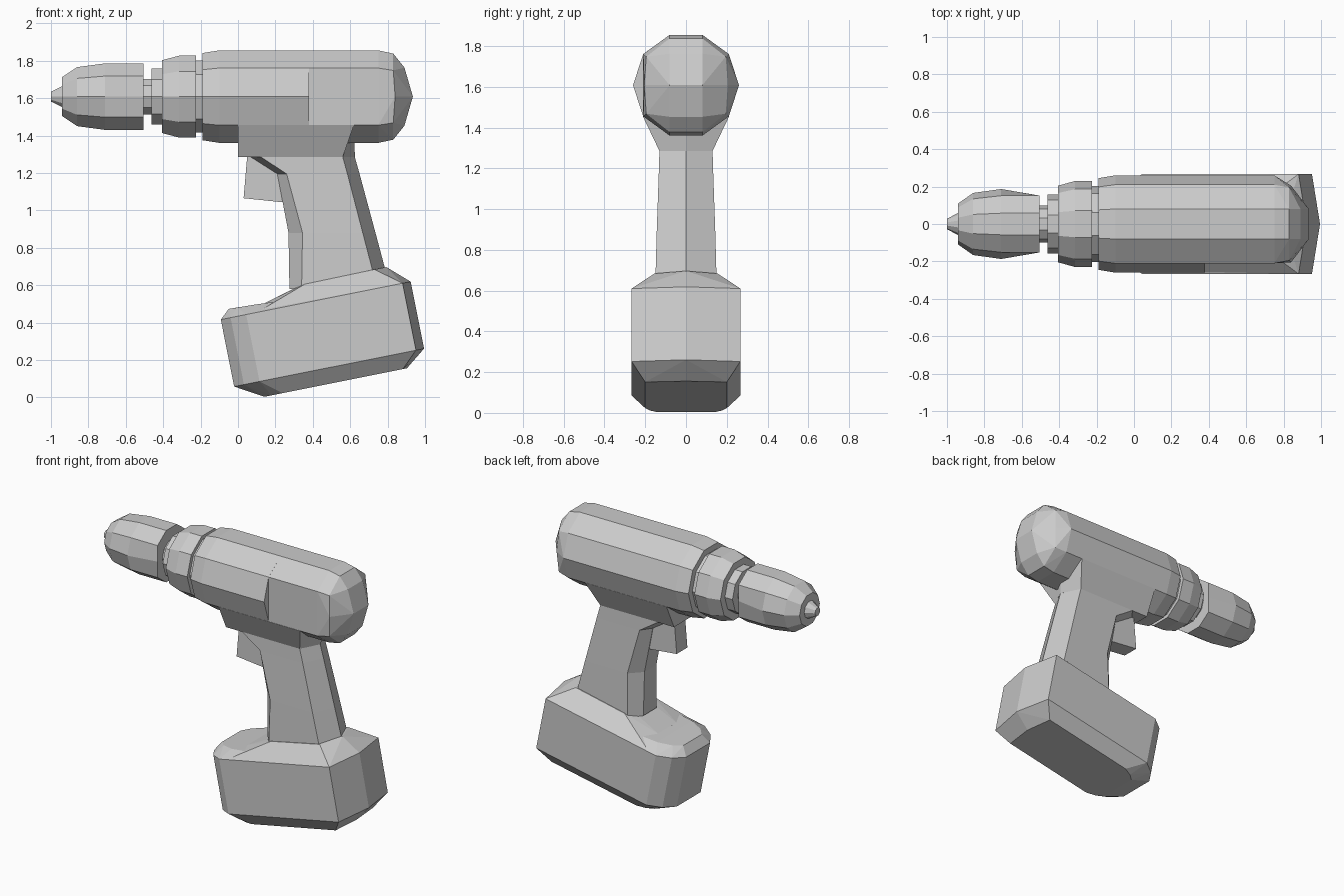
import bpy, bmesh, math
from mathutils import Vector

if "Cube" in bpy.data.objects:
    bpy.data.objects.remove(bpy.data.objects["Cube"])

AXIS = 1.608   # height of the barrel axis


def finish(bm, name):
    bmesh.ops.remove_doubles(bm, verts=bm.verts, dist=0.0005)
    bmesh.ops.recalc_face_normals(bm, faces=bm.faces)
    me = bpy.data.meshes.new(name)
    bm.to_mesh(me)
    bm.free()
    ob = bpy.data.objects.new(name, me)
    bpy.context.collection.objects.link(ob)
    return ob


def loft(name, rings):
    """Skin a list of equal-length point rings and cap both ends."""
    bm = bmesh.new()
    loops = [[bm.verts.new(p) for p in r] for r in rings]
    n = len(loops[0])
    for a, b in zip(loops, loops[1:]):
        for i in range(n):
            j = (i + 1) % n
            bm.faces.new((a[i], a[j], b[j], b[i]))
    bm.faces.new(loops[0])
    bm.faces.new(loops[-1])
    return finish(bm, name)


def hull(name, pts):
    bm = bmesh.new()
    for p in pts:
        bm.verts.new(p)
    bmesh.ops.remove_doubles(bm, verts=bm.verts, dist=0.0005)
    res = bmesh.ops.convex_hull(bm, input=bm.verts)
    junk = [g for g in res["geom_interior"] if isinstance(g, bmesh.types.BMVert)]
    bmesh.ops.delete(bm, geom=junk, context='VERTS')
    return finish(bm, name)


def ring(x, r, lo=-1, hi=1):
    """Ten-sided ring around the barrel axis, optionally flattened at the sides."""
    out = []
    for i in range(10):
        a = math.tau * i / 10
        out.append((x, min(hi, max(lo, r * math.cos(a))), AXIS + r * math.sin(a)))
    return out


def mirror_y(pts):
    return [(x, s * y, z) for x, y, z in pts for s in (1, -1)]


# Motor housing: front half, then rear half with one flattened side and a domed end
loft("housing_front", [ring(-.19, .245), ring(-.1, .26), ring(.38, .26)])
dome = [(.83, .08, AXIS + .23), (.83, .195, AXIS + .14), (.84, .205, AXIS),
        (.83, .195, AXIS - .14), (.83, .08, AXIS - .23),
        (.89, .08, AXIS + .155), (.935, .08, AXIS), (.89, .08, AXIS - .155)]
hull("housing_rear", ring(.37, .26, -.21) + ring(.75, .26, -.21) + mirror_y(dome))

# Collars, chuck and tip along the barrel axis
loft("link_ring", [ring(-.24, .203), ring(-.18, .203)])
loft("torque_collar", [ring(-.405, .205), ring(-.315, .23), ring(-.225, .23)])
loft("neck_ring", [ring(-.463, .157), ring(-.39, .157)])
loft("spindle", [ring(-.52, .1), ring(-.45, .1)])
loft("chuck", [ring(-.94, .11), ring(-.86, .166), ring(-.71, .187),
               ring(-.505, .187, -.152, .152)])
loft("chuck_tip", [ring(-1.0, .028), ring(-.935, .062)])


# Handle and the skirt that joins it to the housing
def section(z, front, fy, side_front, y, side_back, ridge):
    half = [(front, fy), (side_front, y), (side_back, y)]
    return ([(a, b, z) for a, b in half] + [(ridge, 0, z)]
            + [(a, -b, z) for a, b in reversed(half)])


loft("handle_skirt", [section(1.456, 0, .1, 0, .212, .62, .62),
                      section(1.285, 0, .06, 0, .13, .56, .625)])
loft("handle", [section(1.30, .045, .06, .10, .13, .556, .62),
                section(1.195, .21, .06, .26, .133, .585, .65),
                section(.88, .27, .065, .345, .144, .667, .735),
                section(.58, .275, .07, .34, .152, .745, .815)])

# Trigger
trigger = [(.05, 1.30), (.03, 1.065), (.24, 1.043), (.28, 1.18), (.12, 1.30)]
hull("trigger", mirror_y([(x, .058, z) for x, z in trigger]))

# Battery, laid out in a tilted frame: u along it, v up through it
TILT = math.radians(11.3)


def tilted(pts):
    c, s = math.cos(TILT), math.sin(TILT)
    return mirror_y([(.115 + u * c - v * s, y, .085 + u * s + v * c) for u, y, v in pts])


plan = [(-.138, .13), (-.085, .21), (0, .267), (.853, .267), (.897, 0)]
case = [(u, y, v) for u, y in plan for v in (0, .365)]
case += [(.009, .14, -.085), (.05, .175, -.085), (.11, .2, -.085),
         (.765, .2, -.085), (.787, 0, -.085)]
case += [(-.085, .10, .413), (-.04, .15, .411), (.05, .19, .408)]
hull("battery_case", tilted(case))
shoulder = [(.11, .10, .405), (.32, .09, .463), (.34, .155, .463), (.06, .26, .365),
            (.853, .267, .365), (.897, 0, .365), (.72, .155, .467), (.785, 0, .467)]
hull("battery_shoulder", tilted(shoulder))
